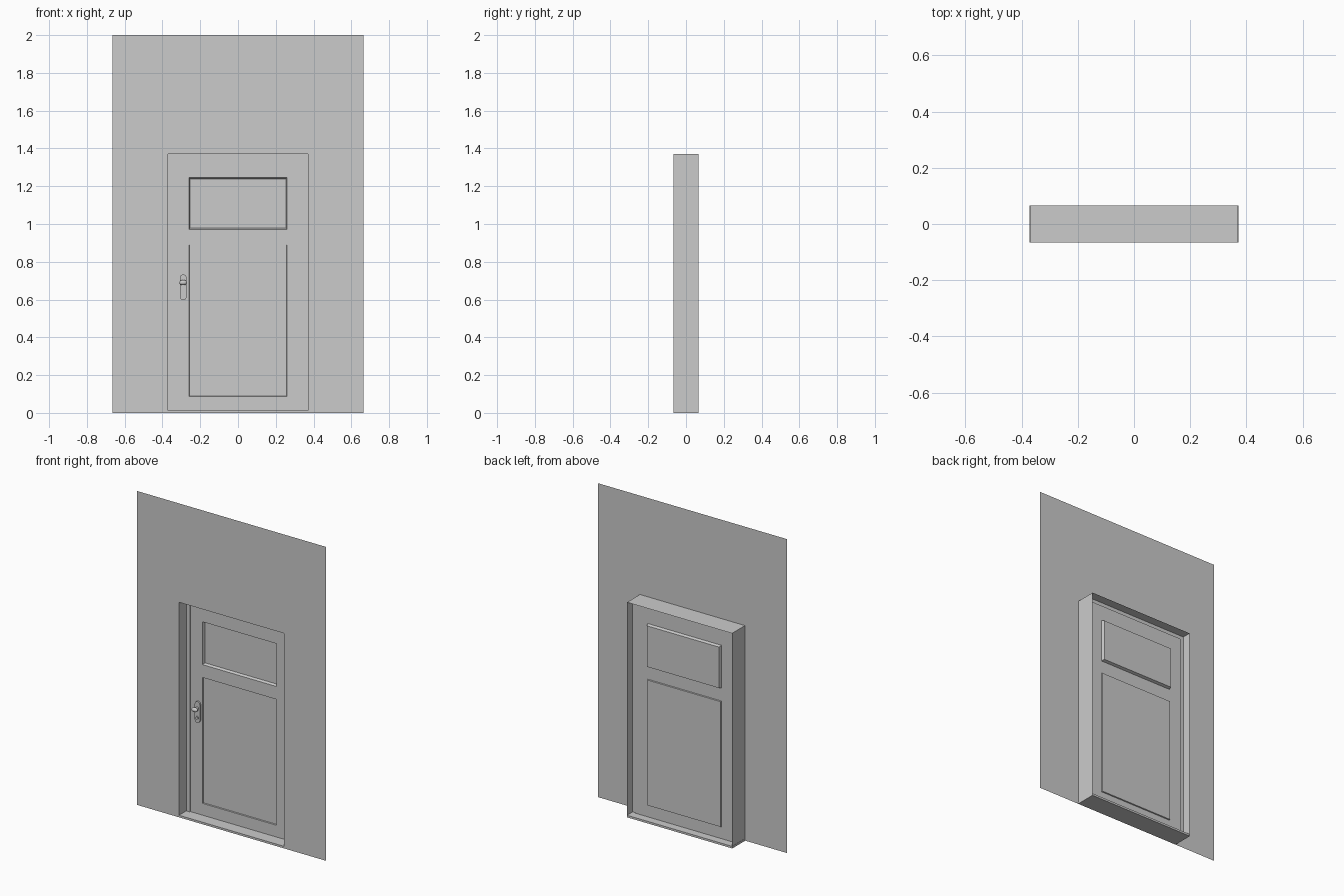
import bpy, bmesh, math

if "Cube" in bpy.data.objects:
    bpy.data.objects.remove(bpy.data.objects["Cube"])

WALL_Y, BACK_Y = -0.065, 0.065
FRAME_Y, DOOR_Y = 0.008, 0.014
OPEN_X, OPEN_Z = 0.37, 1.37
SILL_Z = 0.013
LEAF_X, LEAF_Z = 0.345, 1.345


def finish(name, bm):
    bmesh.ops.remove_doubles(bm, verts=bm.verts, dist=1e-5)
    me = bpy.data.meshes.new(name)
    bm.to_mesh(me)
    bm.free()
    ob = bpy.data.objects.new(name, me)
    bpy.context.collection.objects.link(ob)
    return ob


def poly(bm, pts):
    return bm.faces.new([bm.verts.new(p) for p in pts])


def rect(hx, z0, z1, y):
    # counter-clockwise seen from the front, so faces look towards -y
    return [(-hx, y, z0), (hx, y, z0), (hx, y, z1), (-hx, y, z1)]


def rings(bm, loops, cap=False):
    for a, b in zip(loops, loops[1:]):
        for i in range(4):
            j = (i + 1) % 4
            poly(bm, [a[i], a[j], b[j], b[i]])
    if cap:
        poly(bm, loops[-1])


def box(name, lo, hi):
    bm = bmesh.new()
    bmesh.ops.create_cube(bm, size=1)
    for v in bm.verts:
        v.co = [(l + h) / 2 + c * (h - l) for l, h, c in zip(lo, hi, v.co)]
    return finish(name, bm)


# Wall sheet with the doorway left out
bm = bmesh.new()
W = 0.665
outline = [(-W, 0), (-OPEN_X, 0), (-OPEN_X, OPEN_Z), (OPEN_X, OPEN_Z),
           (OPEN_X, 0), (W, 0), (W, 2), (-W, 2)]
poly(bm, [(x, WALL_Y, z) for x, z in outline])
finish("wall", bm)

# Doorway lining: two sides and a head
bm = bmesh.new()
path = [(-OPEN_X, 0), (-OPEN_X, OPEN_Z), (OPEN_X, OPEN_Z), (OPEN_X, 0)]
for (x0, z0), (x1, z1) in zip(path, path[1:]):
    poly(bm, [(x0, WALL_Y, z0), (x1, WALL_Y, z1), (x1, BACK_Y, z1), (x0, BACK_Y, z0)])
finish("lining", bm)

# Threshold
box("sill", (-OPEN_X - 0.002, WALL_Y, 0), (OPEN_X + 0.002, BACK_Y, SILL_Z))

# Frame around the leaf, stepping back to the leaf face
bm = bmesh.new()
rings(bm, [rect(OPEN_X, SILL_Z, OPEN_Z, FRAME_Y),
           rect(LEAF_X, SILL_Z, LEAF_Z, FRAME_Y),
           rect(LEAF_X, SILL_Z, LEAF_Z, DOOR_Y)])
finish("door_frame", bm)

# Door leaf: stiles and rails, with two pressed-in panels
bm = bmesh.new()
PX = 0.26
xs = [-LEAF_X, -PX, PX, LEAF_X]
zs = [SILL_Z, 0.088, 0.89, 0.972, 1.245, LEAF_Z]
for i in range(3):
    for j in range(5):
        if i == 1 and j in (1, 3):
            continue
        x0, x1, z0, z1 = xs[i], xs[i + 1], zs[j], zs[j + 1]
        poly(bm, [(x0, DOOR_Y, z0), (x1, DOOR_Y, z0), (x1, DOOR_Y, z1), (x0, DOOR_Y, z1)])
for z0, z1, slope, depth in ((0.088, 0.89, 0.002, 0.007), (0.972, 1.245, 0.006, 0.018)):
    rings(bm, [rect(PX, z0, z1, DOOR_Y),
               rect(PX - slope, z0 + slope, z1 - slope, DOOR_Y + depth)], cap=True)
finish("door_leaf", bm)

# Lock plate with rounded ends
bm = bmesh.new()
HX, r = -0.29, 0.018
pts = []
for cz, start in ((0.715, 0), (0.615, math.pi)):
    for k in range(9):
        a = start + math.pi * k / 8
        pts.append((HX + r * math.cos(a), DOOR_Y, cz + r * math.sin(a)))
face = poly(bm, pts)
ext = bmesh.ops.extrude_face_region(bm, geom=[face])
for v in ext["geom"]:
    if isinstance(v, bmesh.types.BMVert):
        v.co.y -= 0.01
bmesh.ops.recalc_face_normals(bm, faces=bm.faces)
finish("lock_plate", bm)


def cylinder(name, z, radius, y0, y1):
    bpy.ops.mesh.primitive_cylinder_add(vertices=16, radius=radius, depth=y1 - y0,
                                        location=(HX, (y0 + y1) / 2, z),
                                        rotation=(math.pi / 2, 0, 0))
    bpy.context.object.name = name
    bpy.ops.object.shade_smooth_by_angle()


# Knob neck, oval knob and key barrel
cylinder("knob_neck", 0.69, 0.009, -0.02, DOOR_Y)
cylinder("key_barrel", 0.63, 0.009, -0.003, DOOR_Y)
bpy.ops.mesh.primitive_uv_sphere_add(segments=16, ring_count=10, location=(HX, -0.022, 0.69))
knob = bpy.context.object
knob.name = "knob"
knob.scale = (0.021, 0.013, 0.014)
bpy.ops.object.shade_smooth()
